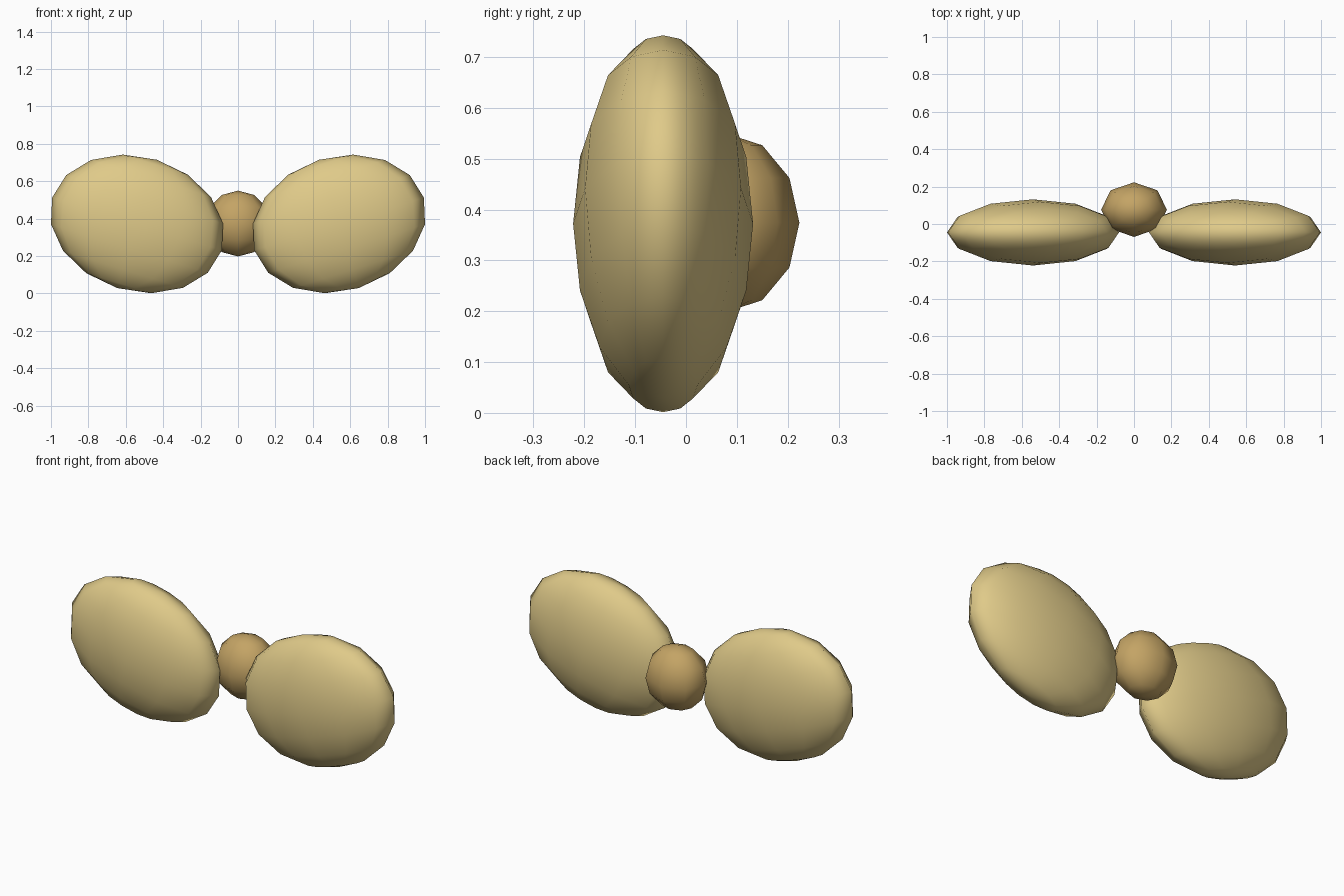
import bpy

# Remove the default object
cube = bpy.data.objects.get("Cube")
if cube:
    bpy.data.objects.remove(cube, do_unlink=True)


def make_material(name, rgb):
    mat = bpy.data.materials.new(name)
    mat.use_nodes = True
    mat.diffuse_color = (*rgb, 1)
    mat.node_tree.nodes["Principled BSDF"].inputs["Base Color"].default_value = (*rgb, 1)
    return mat


def ellipsoid(name, location, radii, tilt, segments, rings, mat):
    bpy.ops.mesh.primitive_uv_sphere_add(
        segments=segments, ring_count=rings, radius=1,
        location=location, rotation=(0, tilt, 0))
    obj = bpy.context.object
    obj.name = name
    obj.scale = radii
    obj.data.materials.append(mat)
    bpy.ops.object.shade_smooth()
    return obj


pale_gold = make_material("pale_gold", (0.74, 0.59, 0.25))
dark_gold = make_material("dark_gold", (0.55, 0.37, 0.13))

# Two flattened loops, tilted up towards their outer ends
for side, sign in (("left", 1), ("right", -1)):
    ellipsoid(side + "_loop", (0.54 * sign, -0.045, 0.372),
              (0.475, 0.177, 0.359), -0.3 * sign, 12, 8, pale_gold)

# Central knot, set slightly behind the loops
ellipsoid("knot", (0, 0.077, 0.374), (0.176, 0.146, 0.176), 0, 8, 6, dark_gold)
